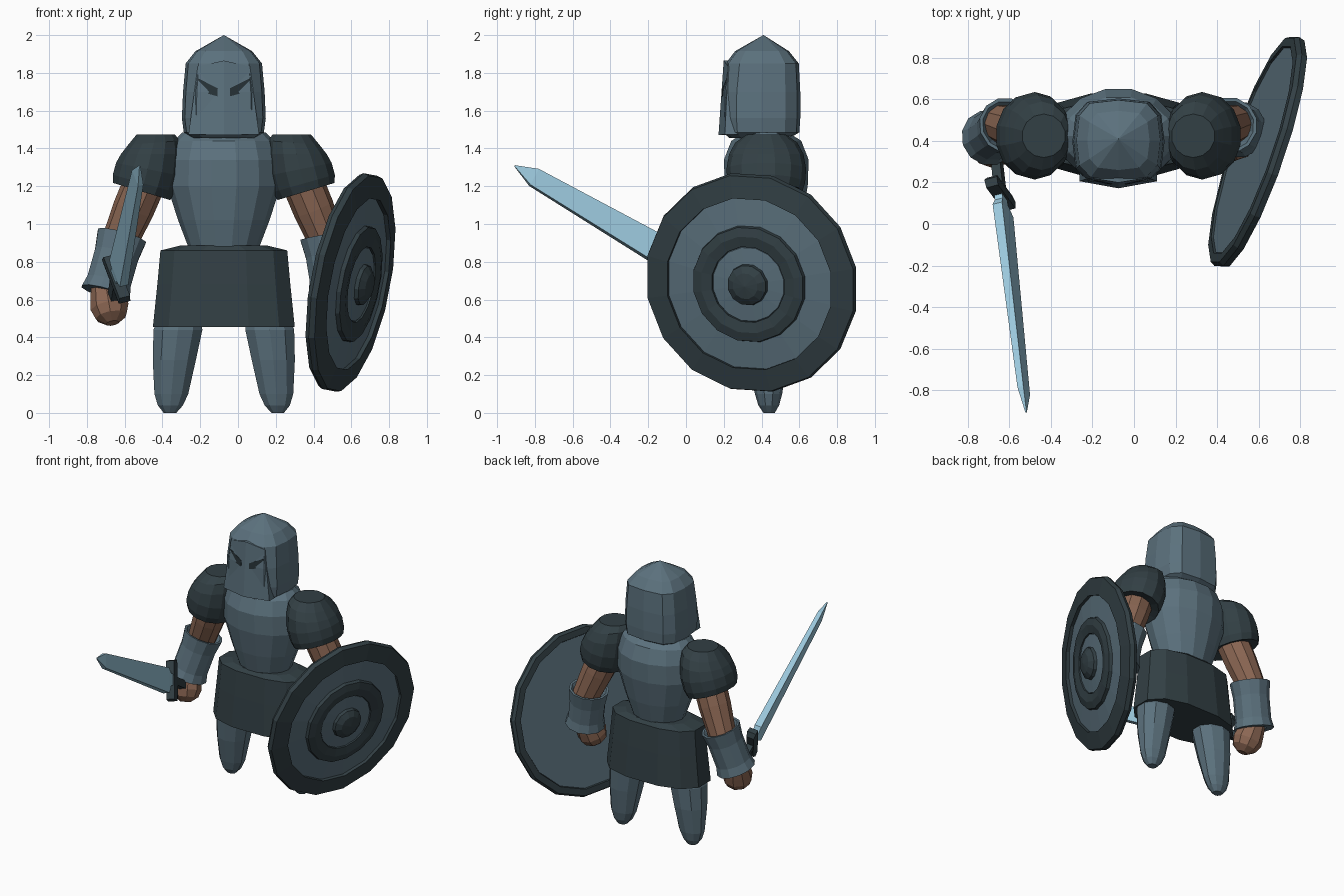
import bpy, bmesh, math
from mathutils import Vector as V

if "Cube" in bpy.data.objects:
    bpy.data.objects.remove(bpy.data.objects["Cube"])

CX, CY = -0.075, 0.425  # body axis


def material(name, c):
    m = bpy.data.materials.new(name)
    m.diffuse_color = (*c, 1)
    m.use_nodes = True
    m.node_tree.nodes["Principled BSDF"].inputs["Base Color"].default_value = m.diffuse_color
    return m


STEEL = material("slate steel", (0.105, 0.165, 0.205))
DARK = material("dark iron", (0.032, 0.050, 0.058))
SKIN = material("skin", (0.26, 0.135, 0.087))
BLADE = material("pale blade", (0.33, 0.58, 0.72))
SLIT = material("eye slit", (0.02, 0.032, 0.038))


def finish(name, bm, mat):
    bmesh.ops.remove_doubles(bm, verts=bm.verts, dist=0.0005)
    bmesh.ops.recalc_face_normals(bm, faces=bm.faces)
    me = bpy.data.meshes.new(name)
    bm.to_mesh(me)
    bm.free()
    me.materials.append(mat)
    ob = bpy.data.objects.new(name, me)
    bpy.context.collection.objects.link(ob)
    return ob


def loft(name, rings, mat, loop=False):
    """Skin equal-length rings of points; cap the ends, or join last to first."""
    bm = bmesh.new()
    vs = [[bm.verts.new(p) for p in r] for r in rings]
    n = len(vs[0])
    pairs = list(zip(vs, vs[1:])) + ([(vs[-1], vs[0])] if loop else [])
    for a, b in pairs:
        for i in range(n):
            j = (i + 1) % n
            bm.faces.new((a[i], a[j], b[j], b[i]))
    if not loop:
        bm.faces.new(vs[0])
        bm.faces.new(vs[-1])
    return finish(name, bm, mat)


def oval(cx, cy, z, hx, hy, n, p=1.0, turn=0.5, tilt=0.0):
    """Super-ellipse ring; p < 1 makes it boxier, tilt raises it along x."""
    pts = []
    for i in range(n):
        a = 2 * math.pi * (i + turn) / n
        c, s = math.cos(a), math.sin(a)
        x = hx * math.copysign(abs(c) ** p, c)
        pts.append(V((cx + x, cy + hy * math.copysign(abs(s) ** p, s), z + x * tilt)))
    return pts


def lathe(name, profile, origin, axis, n, mat, loop=False):
    """Turn (radius, distance) pairs round an axis."""
    o, ax = V(origin), V(axis).normalized()
    u = (V((0, 1, 0)) - ax * ax.y).normalized()
    w = ax.cross(u)
    rings = []
    for r, t in profile:
        r = max(r, 0.0001)
        rings.append([o + ax * t + u * (r * math.cos(2 * math.pi * (i + .5) / n))
                      + w * (r * math.sin(2 * math.pi * (i + .5) / n)) for i in range(n)])
    return loft(name, rings, mat, loop)


# Helmet: boxy rings rising to a point
HALF = [(0, -1), (.66, -.92), (.93, -.62), (1, 0), (.93, .62), (.68, .92), (0, 1)]
OUT = HALF + [(-x, y) for x, y in HALF[-2:0:-1]]
rings = []
for z, hx, yf, yb in [(1.455, .17, .23, .55), (1.485, .212, .195, .60), (1.56, .222, .188, .605),
                      (1.7, .216, .19, .605), (1.85, .202, .21, .597),
                      (1.915, .15, .26, .545), (2.0, .0003, .409, .411)]:
    m, h = (yf + yb) / 2, (yb - yf) / 2
    rings.append([V((CX + hx * x, m + h * y, z)) for x, y in OUT])
loft("helmet", rings, STEEL)


# Face plate: ridged front shield of the helmet, with slanted eye slits
def face_y(x, z):
    return .172 + .07 * (z - 1.47) + .18 * abs(x)


edge = [(0, 1.47), (.187, 1.475), (.138, 1.835), (0, 1.865)]
for s, side in ((-1, "left"), (1, "right")):
    rings = [[V((CX + s * x, face_y(x, z) + d, z)) for x, z in edge] for d in (0, .07)]
    loft("face_plate_" + side, rings, STEEL)
    eye = [(.032, 1.718), (.138, 1.772), (.136, 1.705), (.034, 1.676)]
    rings = [[V((CX + s * x, face_y(x, z) + d, z)) for x, z in eye] for d in (-.003, .004)]
    loft("eye_slit_" + side, rings, SLIT)

# Breastplate
loft("torso", [oval(CX, CY, z, hx, hy, 14, 1, 0) for z, hx, hy in
               [(.83, .18, .14), (.87, .185, .15), (1.02, .242, .19), (1.2, .30, .225),
                (1.34, .295, .23), (1.44, .265, .19), (1.485, .22, .12)]], STEEL)

# Skirt
loft("skirt", [oval(CX, CY, z, hx, hy, 12, .8) for z, hx, hy in
               [(.885, .24, .15), (.86, .345, .175), (.68, .362, .192), (.455, .386, .21)]], DARK)

# Legs tapering to rounded feet
for s, side in ((-1, "left"), (1, "right")):
    loft("leg_" + side, [oval(CX + s * o, y, z, hx, hy, 10) for z, o, y, hx, hy in
                         [(.5, .235, .425, .12, .11), (.44, .243, .425, .136, .125),
                          (.28, .262, .43, .12, .108), (.1, .278, .437, .094, .072),
                          (.04, .283, .438, .07, .055), (.0, .285, .44, .035, .03)]], STEEL)

# Pauldrons, arms, gauntlets and fists
ARMS = {"left": (-1, (-.615, .475, .935), (-.70, .415, .635), (-.665, .335, .475)),
        "right": (1, (.46, .475, .935), (.505, .455, .66), (.47, .365, .50))}
for side, (s, cuff, wrist, fist) in ARMS.items():
    loft("pauldron_" + side,
         [oval(CX + s * o, CY, z, r, ry, 14, tilt=s * t) for z, o, r, ry, t in
          [(1.185, .43, .10, .12, .3), (1.172, .435, .155, .19, .3), (1.215, .424, .168, .205, .28),
           (1.29, .403, .172, .211, .2), (1.37, .386, .163, .197, 0), (1.43, .37, .14, .165, -.08),
           (1.473, .36, .105, .105, 0)]], DARK)
    cuff, wrist, fist = V(cuff), V(wrist), V(fist)
    top = V((CX + s * .385, CY, 1.3))
    d = cuff - top
    lathe("upper_arm_" + side, [(.112, 0), (.11, d.length * .6), (.092, d.length + .08)],
          top, d, 10, SKIN)
    d = wrist - cuff
    L = d.length
    lathe("gauntlet_" + side,
          [(.08, .06), (.12, 0), (.136, 0), (.122, .1), (.122, L - .06), (.136, L),
           (.085, L)], cuff, d, 12, STEEL, loop=True)
    start = wrist + V((0, 0, .04))
    d = fist - start
    L = d.length
    lathe("fist_" + side, [(.08, 0), (.095, L * .35), (.103, L * .6), (.085, L * .83), (.035, L)],
          start, d, 9, SKIN)

# Shield: rim, domed field, raised ring, hub and boss on one tilted axis
C, N = (.596, .348, .69), (.93, -.32, -.18)
lathe("shield_rim", [(.53, -.01), (.535, -.03), (.58, -.028), (.593, -.005), (.585, .025),
                     (.465, .045), (.465, .0)], C, N, 16, DARK, loop=True)
lathe("shield_field", [(.0, -.02), (.53, -.02), (.48, .02), (.3, .04), (0, .04)], C, N, 16, STEEL)
lathe("shield_ring", [(.32, .02), (.31, .06), (.262, .072), (.205, .062), (.2, .02)],
      C, N, 16, DARK, loop=True)
lathe("shield_hub", [(.215, .02), (.2, .055), (.1, .065), (0, .065)], C, N, 16, STEEL)
lathe("shield_boss", [(.115, .05), (.108, .085), (.07, .11), (0, .12)], C, N, 12, DARK)

# Sword: frame along blade (D), across blade (W) and through it (T)
G, TIP = V((-.645, .155, .705)), V((-.52, -.907, 1.308))
D = (TIP - G).normalized()
W = V((-.33, .5, .8))
W = (W - D * W.dot(D)).normalized()
T = D.cross(W)
LEN = (TIP - G).length


def bar(name, rows, mat):
    """Flat bar: rows of (distance, half width, half thickness, width shift)."""
    loft(name, [[G + D * t + W * (a * w + k) + T * (b * h)
                 for a, b in ((-1, -1), (1, -1), (1, 1), (-1, 1))] for t, w, h, k in rows], mat)


bar("sword_blade", [(0, .04, .02, 0), (.06, .04, .02, 0), (.1, .085, .024, -.012),
                    (LEN - .12, .05, .015, -.003), (LEN, .003, .003, 0)], BLADE)
bar("sword_guard", [(-.03, .11, .026, 0), (-.005, .14, .032, 0), (.035, .13, .03, 0)], DARK)
bar("sword_grip", [(-.2, .026, .022, -.01), (.0, .028, .024, 0)], DARK)
